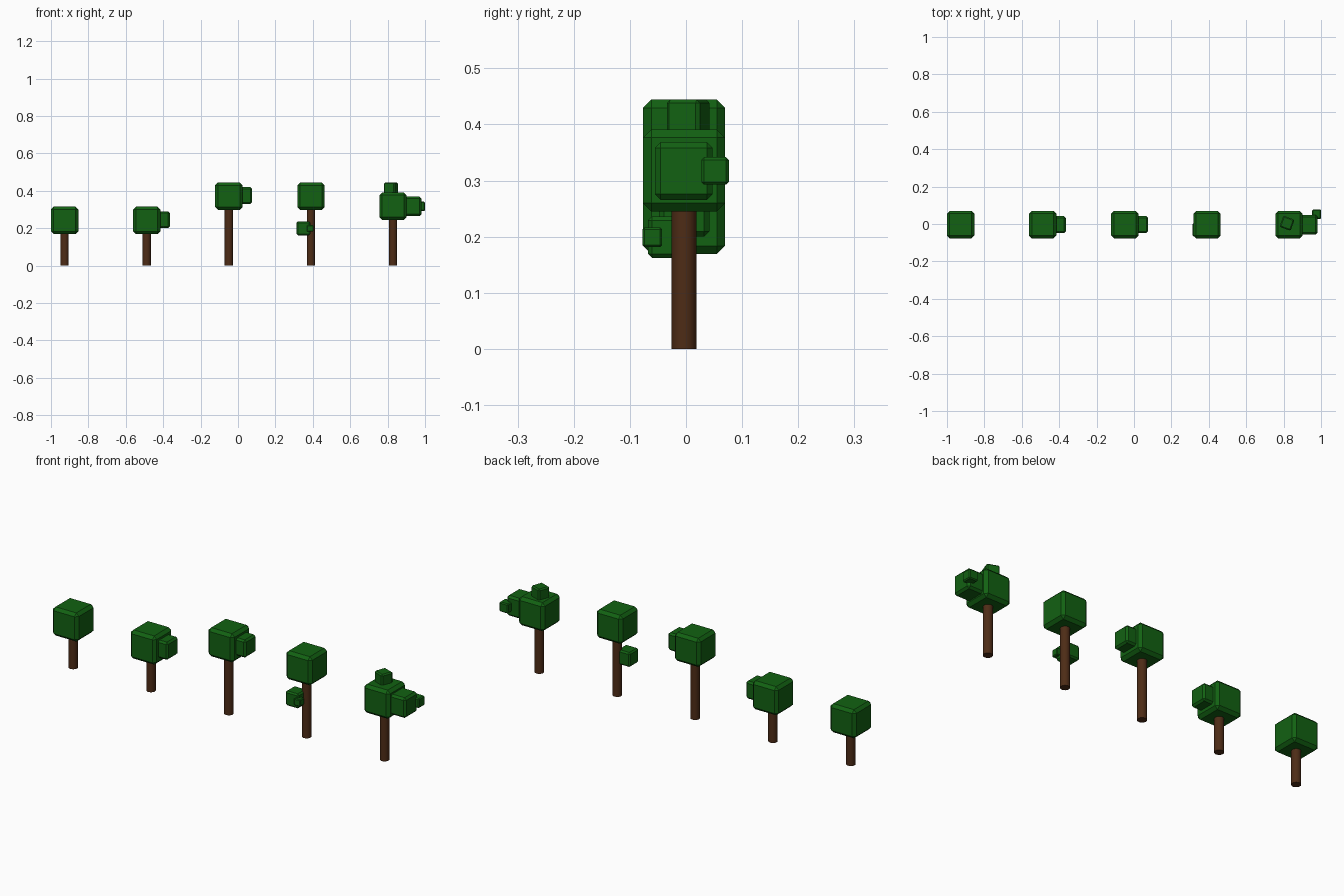
import bpy
from math import radians

if "Cube" in bpy.data.objects:
    bpy.data.objects.remove(bpy.data.objects["Cube"])

def material(name, rgb):
    m = bpy.data.materials.new(name)
    m.diffuse_color = (*rgb, 1)
    m.use_nodes = True
    m.node_tree.nodes["Principled BSDF"].inputs["Base Color"].default_value = m.diffuse_color
    return m

LEAF = material("leaf_green", (0.006, 0.12, 0.006))
BARK = material("bark_brown", (0.075, 0.025, 0.008))
Y = -0.0035        # shared centre line of the row
CROWN = 0.146      # crown cube size

def leaf_block(name, loc, size, turn=0):
    """Cube of foliage with chamfered edges."""
    bpy.ops.mesh.primitive_cube_add(size=size, location=loc, rotation=(0, 0, radians(turn)))
    ob = bpy.context.object
    ob.name = name
    ob.data.materials.append(LEAF)
    bev = ob.modifiers.new("chamfer", "BEVEL")
    bev.width = size * 0.1
    bev.segments = 1

def tree(n, x, zc, side_block=False):
    """Round trunk under a cube crown, optionally with a block on its right side."""
    top = zc - CROWN / 2 + 0.02
    bpy.ops.mesh.primitive_cylinder_add(vertices=32, radius=0.022, depth=top,
                                        location=(x, Y, top / 2))
    trunk = bpy.context.object
    trunk.name = f"trunk_{n}"
    trunk.data.materials.append(BARK)
    bpy.ops.object.shade_smooth_by_angle(angle=radians(30))
    leaf_block(f"crown_{n}", (x, Y, zc), CROWN)
    if side_block:
        leaf_block(f"side_leaves_{n}", (x + 0.079, Y, zc + 0.003), 0.09)

# row of five trees
xs = [-0.927 + 0.439 * i for i in range(5)]
tree(1, xs[0], 0.242)
tree(2, xs[1], 0.242, True)
tree(3, xs[2], 0.371, True)
tree(4, xs[3], 0.371)
tree(5, xs[4], 0.318)

# low foliage on the fourth trunk
leaf_block("low_leaves", (0.35, -0.031, 0.199), 0.074)
leaf_block("low_leaves_tip", (0.386, -0.060, 0.199), 0.035)

# extra foliage on the fifth tree
leaf_block("branch_leaves", (0.93, -0.004, 0.317), 0.103)
leaf_block("branch_leaves_tip", (0.976, 0.052, 0.317), 0.049)
leaf_block("top_leaves", (0.818, 0.004, 0.4125), 0.063, -20)
